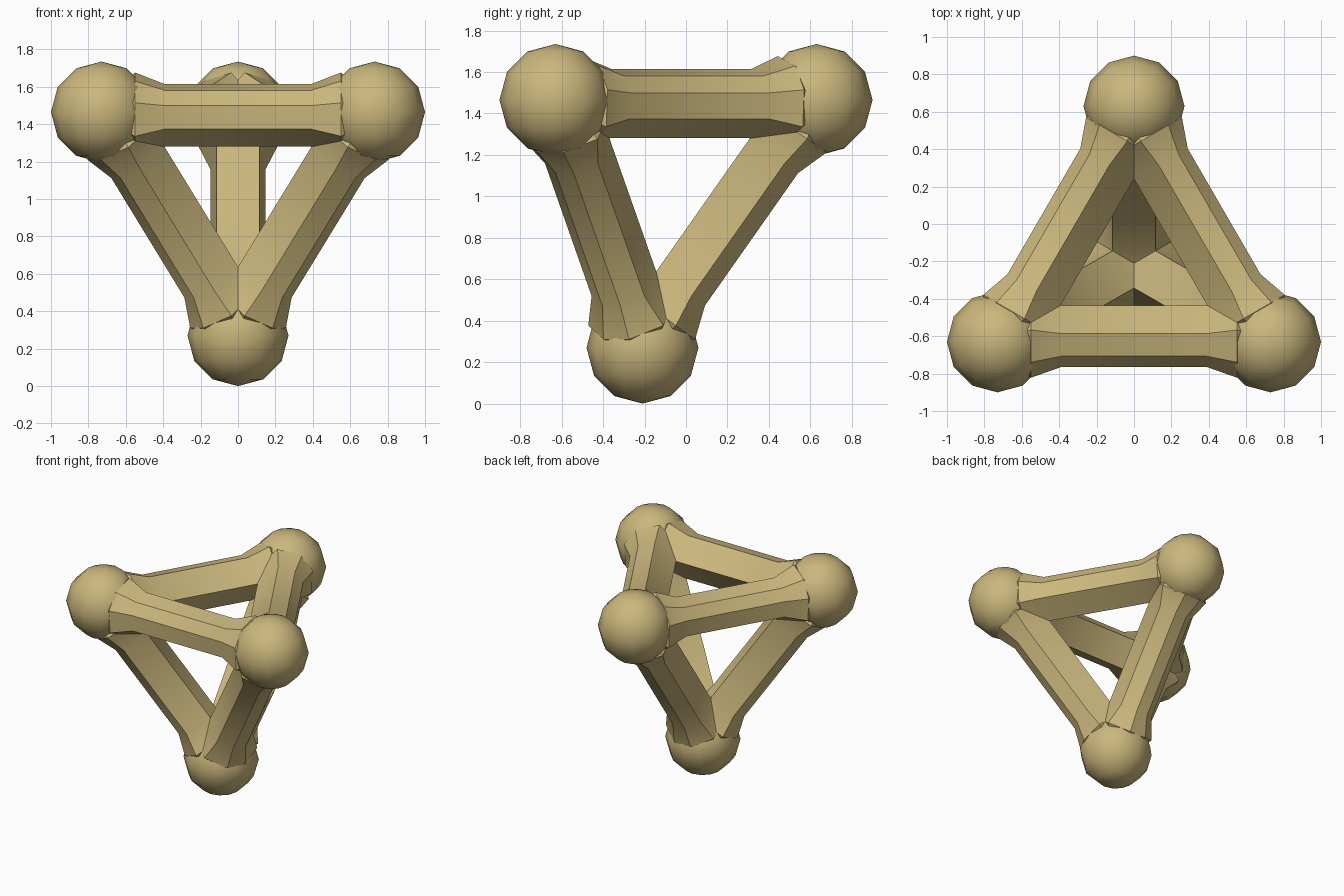
import bpy
import bmesh
import math
from itertools import combinations
from mathutils import Vector

default = bpy.data.objects.get("Cube")
if default:
    bpy.data.objects.remove(default, do_unlink=True)

# One sandy colour for everything
sand = bpy.data.materials.new("sand")
sand.use_nodes = True
SAND = (0.60, 0.475, 0.205, 1)
sand.diffuse_color = SAND
sand.node_tree.nodes["Principled BSDF"].inputs["Base Color"].default_value = SAND

RADIUS = 0.27
NODES = {
    "front_left": Vector((0.73, -0.63, 1.465)),
    "front_right": Vector((-0.73, -0.63, 1.465)),
    "back": Vector((0, 0.63, 1.465)),
    "bottom": Vector((0, -0.21, 0.27)),
}
centroid = sum(NODES.values(), Vector()) / len(NODES)

# Strut section: (towards the middle of the frame, sideways)
HALF = [(0.157, 0.115), (-0.05, 0.147), (-0.13, 0.05)]
SECTION = HALF + [(d, -p) for d, p in reversed(HALF)]
# Distance from the ball centre and section scale: flared where it meets the ball
FLARE = [(0.08, 0.9), (0.18, 1.42), (0.34, 1.0)]


def finish(name, bm):
    bmesh.ops.recalc_face_normals(bm, faces=bm.faces)
    mesh = bpy.data.meshes.new(name)
    bm.to_mesh(mesh)
    bm.free()
    mesh.materials.append(sand)
    obj = bpy.data.objects.new(name, mesh)
    bpy.context.collection.objects.link(obj)
    bpy.ops.object.select_all(action="DESELECT")
    obj.select_set(True)
    bpy.context.view_layer.objects.active = obj
    bpy.ops.object.shade_smooth_by_angle(angle=math.radians(35))


def ball(name, centre):
    bm = bmesh.new()
    bmesh.ops.create_uvsphere(bm, u_segments=12, v_segments=6, radius=RADIUS)
    bmesh.ops.translate(bm, verts=bm.verts, vec=centre)
    finish(name, bm)


def strut(name, a, b):
    axis = (b - a).normalized()
    length = (b - a).length
    inward = (centroid - (a + b) / 2).normalized()
    side = axis.cross(inward)
    stations = FLARE + [(length - t, s) for t, s in reversed(FLARE)]
    bm = bmesh.new()
    rings = [[bm.verts.new(a + axis * t + (inward * d + side * p) * s)
              for d, p in SECTION] for t, s in stations]
    n = len(SECTION)
    for low, high in zip(rings, rings[1:]):
        for i in range(n):
            j = (i + 1) % n
            bm.faces.new((low[i], low[j], high[j], high[i]))
    bm.faces.new(rings[0])
    bm.faces.new(rings[-1])
    finish(name, bm)


# Four corner balls and the six struts joining them
for label, centre in NODES.items():
    ball(label + "_ball", centre)
for (name_a, a), (name_b, b) in combinations(NODES.items(), 2):
    strut(name_a + "_to_" + name_b + "_strut", a, b)
